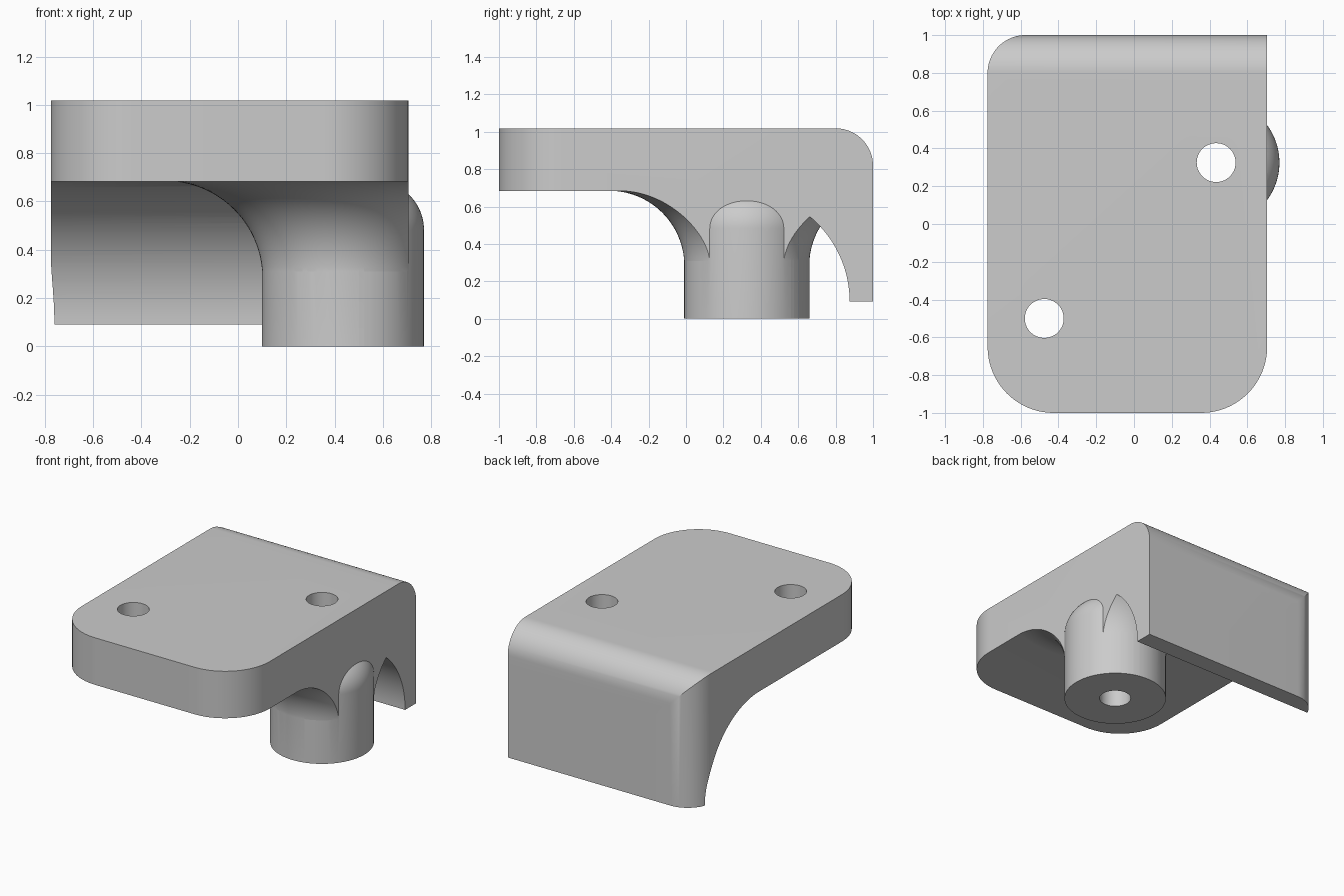
import bpy, bmesh
from math import sin, cos, pi, radians
from mathutils import Matrix, Vector

cube = bpy.data.objects.get("Cube")
if cube:
    bpy.data.objects.remove(cube, do_unlink=True)

grey = bpy.data.materials.new("light grey")
grey.use_nodes = True
grey.diffuse_color = (0.6, 0.6, 0.6, 1)
grey.node_tree.nodes["Principled BSDF"].inputs["Base Color"].default_value = (0.6, 0.6, 0.6, 1)

POST = (0.435, 0.325)
LOW, TOP = 0.683, 1.018        # underside and top of the plate
LEFT, RIGHT = -0.775, 0.705


def arc(cx, cy, r, a0, a1, n=20):
    angles = [radians(a0 + (a1 - a0) * i / n) for i in range(n + 1)]
    return [(cx + r * cos(a), cy + r * sin(a)) for a in angles]


def finish(name, bm):
    bmesh.ops.recalc_face_normals(bm, faces=bm.faces)
    mesh = bpy.data.meshes.new(name)
    bm.to_mesh(mesh)
    bm.free()
    mesh.materials.append(grey)
    obj = bpy.data.objects.new(name, mesh)
    bpy.context.collection.objects.link(obj)
    return obj


def prism(name, points, place, depth):
    """Extrude a closed outline along the depth vector."""
    bm = bmesh.new()
    face = bm.faces.new([bm.verts.new(place(*p)) for p in points])
    ext = bmesh.ops.extrude_face_region(bm, geom=[face])
    moved = [g for g in ext["geom"] if isinstance(g, bmesh.types.BMVert)]
    bmesh.ops.translate(bm, verts=moved, vec=depth)
    return finish(name, bm)


def turned(name, profile, centre, n=96):
    """Revolve an (r, z) profile about a vertical axis, capped at both ends."""
    bm = bmesh.new()
    rings = [[bm.verts.new((centre[0] + r * cos(2 * pi * i / n),
                            centre[1] + r * sin(2 * pi * i / n), z))
              for i in range(n)] for r, z in profile]
    for a, b in zip(rings, rings[1:]):
        for i in range(n):
            j = (i + 1) % n
            bm.faces.new((a[i], a[j], b[j], b[i]))
    bm.faces.new(rings[0])
    bm.faces.new(rings[-1])
    return finish(name, bm)


def combine(target, other, operation):
    mod = target.modifiers.new(operation.lower(), "BOOLEAN")
    mod.operation, mod.solver, mod.object = operation, "EXACT", other
    bpy.context.view_layer.objects.active = target
    bpy.ops.object.modifier_apply(modifier=mod.name)
    bpy.data.objects.remove(other, do_unlink=True)


# Plate with a curved back lip, drawn from the side
side = [(-1.2, LOW)] + arc(0.283, 0.091, LOW - 0.091, 90, 0, 32)
side += [(1, 0.091)] + arc(0.8, TOP - 0.2, 0.2, 0, 90) + [(-1.2, TOP)]
bracket = prism("bracket", side, lambda y, z: (-1.2, y, z), Vector((2.4, 0, 0)))

# Flare that blends the post into the plate
flare_profile = [(0.2, 0.2)] + arc(0.735, LOW - 0.4, 0.401, 180, 90, 28) + [(0.735, 0.75)]
combine(bracket, turned("flare", flare_profile, POST), "UNION")

# Trim to the rounded plan outline
plan = arc(LEFT + 0.35, -0.65, 0.35, 180, 270) + arc(RIGHT - 0.35, -0.65, 0.35, 270, 360)
plan += [(RIGHT, 1)] + arc(LEFT + 0.2, 0.8, 0.2, 90, 180)
outline = prism("outline", plan, lambda x, y: (x, y, -0.3), Vector((0, 0, 1.8)))
combine(bracket, outline, "INTERSECT")

# Round post with a softened shoulder standing proud of the right side
post_profile = [(0.335, 0)] + arc(0.135, 0.483, 0.2, 0, 90) + [(0.135, 0.8)]
combine(bracket, turned("post", post_profile, POST), "UNION")

# Through holes
for centre in (POST, (-0.475, -0.5)):
    drill = turned("drill", [(0.103, -0.2), (0.103, 1.4)], centre, 48)
    combine(bracket, drill, "DIFFERENCE")

bpy.ops.object.select_all(action="DESELECT")
bracket.select_set(True)
bpy.context.view_layer.objects.active = bracket
bpy.ops.object.shade_smooth_by_angle(angle=radians(25))
